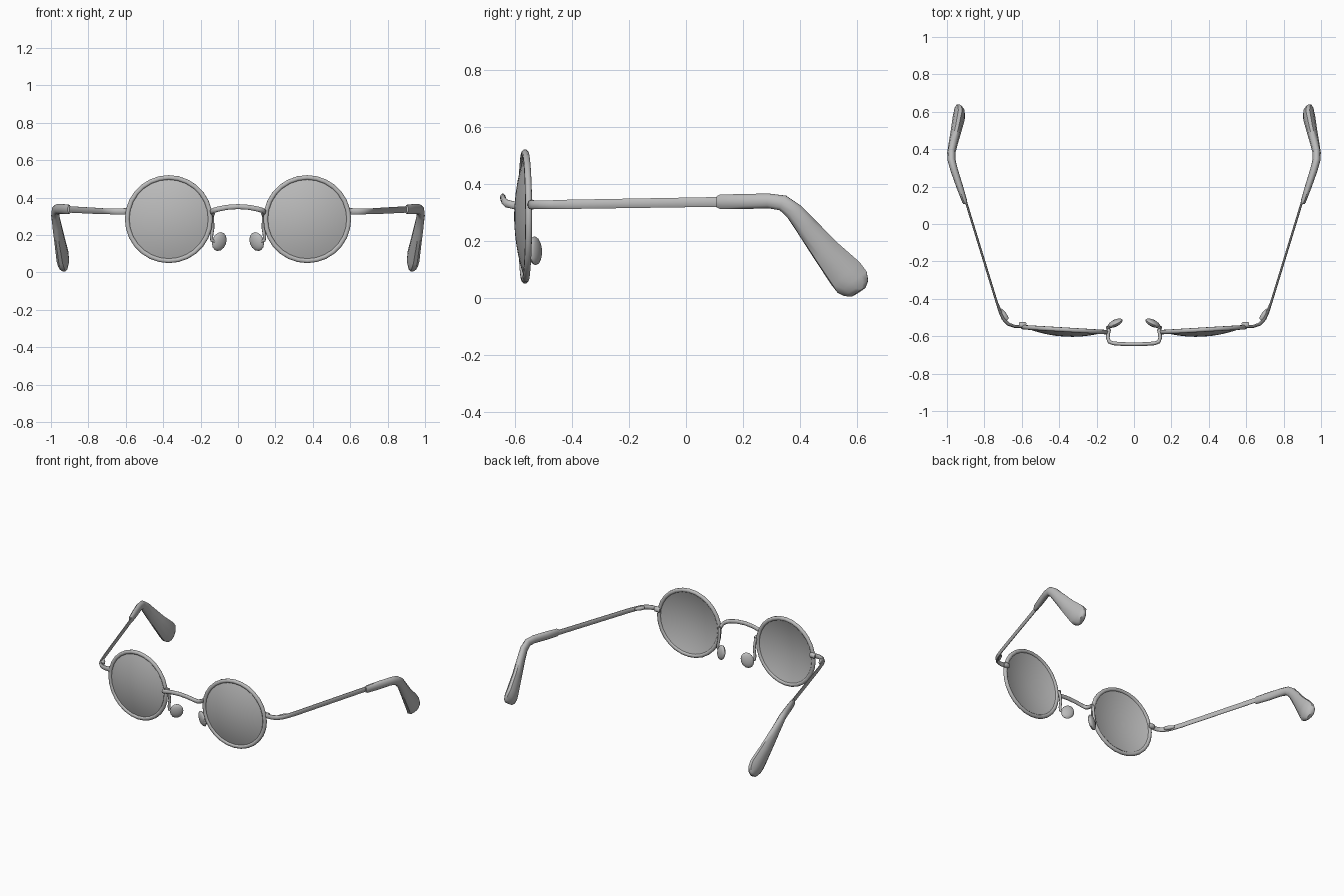
import bpy, bmesh, math
from mathutils import Vector, Matrix

if "Cube" in bpy.data.objects:
    bpy.data.objects.remove(bpy.data.objects["Cube"])

grey = bpy.data.materials.new("grey metal")
grey.diffuse_color = (0.5, 0.5, 0.5, 1)
grey.use_nodes = True
grey.node_tree.nodes["Principled BSDF"].inputs["Base Color"].default_value = grey.diffuse_color


def finish(bm, name, mirror=True, angle=50):
    bmesh.ops.recalc_face_normals(bm, faces=bm.faces)
    mesh = bpy.data.meshes.new(name)
    bm.to_mesh(mesh)
    bm.free()
    mesh.materials.append(grey)
    ob = bpy.data.objects.new(name, mesh)
    bpy.context.collection.objects.link(ob)
    bpy.context.view_layer.objects.active = ob
    ob.select_set(True)
    bpy.ops.object.shade_smooth_by_angle(angle=math.radians(angle))
    ob.select_set(False)
    if mirror:
        m = ob.modifiers.new("mirror", 'MIRROR')
        m.use_mirror_merge = False
    return ob


def sweep(name, rows, up=(0, 0, 1), sides=10, mirror=True):
    """Elliptical tube; rows are (x, y, z, half width, half height)."""
    bm = bmesh.new()
    pts = [Vector(r[:3]) for r in rows]
    rings = []
    for i, r in enumerate(rows):
        t = (pts[min(i + 1, len(pts) - 1)] - pts[max(i - 1, 0)]).normalized()
        side = t.cross(Vector(up)).normalized()
        top = side.cross(t)
        ring = []
        for k in range(sides):
            a = math.tau * k / sides
            ring.append(bm.verts.new(pts[i] + side * r[3] * math.cos(a) + top * r[4] * math.sin(a)))
        rings.append(ring)
    for a, b in zip(rings, rings[1:]):
        for k in range(sides):
            j = (k + 1) % sides
            bm.faces.new((a[k], a[j], b[j], b[k]))
    bm.faces.new(rings[0])
    bm.faces.new(rings[-1])
    return finish(bm, name, mirror)


def lathe(name, profile, closed, steps=28):
    """Revolve (radius, depth) points about the axis of the slightly turned lens."""
    place = (Matrix.Translation((0.37, -0.565, 0.285)) @ Matrix.Rotation(math.radians(3.4), 4, 'Z')
             @ Matrix.Rotation(math.pi / 2, 4, 'X'))
    bm = bmesh.new()
    vs = [bm.verts.new((r, 0, d)) for r, d in profile]
    es = [bm.edges.new(p) for p in zip(vs, vs[1:])]
    if closed:
        es.append(bm.edges.new((vs[-1], vs[0])))
    bmesh.ops.spin(bm, geom=vs + es, axis=(0, 0, 1), cent=(0, 0, 0), steps=steps, angle=math.tau)
    bmesh.ops.remove_doubles(bm, verts=bm.verts, dist=0.0005)
    bmesh.ops.transform(bm, matrix=place, verts=bm.verts)
    return finish(bm, name)


def ellipsoid(name, center, axes):
    bm = bmesh.new()
    bmesh.ops.create_uvsphere(bm, u_segments=14, v_segments=8, radius=1)
    m = Matrix([Vector(a) for a in axes]).transposed().to_4x4()
    bmesh.ops.transform(bm, matrix=Matrix.Translation(center) @ m, verts=bm.verts)
    return finish(bm, name)


# Round rims
lathe("rim", [(0.211, -0.006), (0.211, 0.006), (0.218, 0.012), (0.229, 0.011), (0.235, 0.005),
              (0.235, -0.005), (0.229, -0.011), (0.218, -0.012)], True)

# Thin domed lenses: front surface, then back surface
radii = [0, 0.045, 0.09, 0.13, 0.165, 0.195, 0.214]
dome = [(r, 0.037 - 0.035 * (r / 0.214) ** 2) for r in radii]
lathe("lens", dome + [(r, d - 0.005) for r, d in reversed(dome)], False)

# Bridge: hooks forward from both rims and arches across the nose
half = [(0.133, -0.565, 0.312), (0.138, -0.585, 0.320), (0.140, -0.610, 0.326), (0.132, -0.630, 0.331),
        (0.110, -0.638, 0.338), (0.060, -0.642, 0.348)]
path = half + [(0, -0.643, 0.352)] + [(-x, y, z) for x, y, z in reversed(half)]
sweep("bridge", [p + (0.010, 0.014) for p in path], mirror=False)

# Nose pads on wire arms
arm = [(0.140, -0.568, 0.315), (0.137, -0.560, 0.290), (0.135, -0.555, 0.240), (0.142, -0.553, 0.195),
       (0.140, -0.552, 0.172), (0.125, -0.547, 0.166), (0.105, -0.537, 0.166)]
sweep("pad_arm", [p + (0.009, 0.009) for p in arm], up=(0, 1, 0), sides=8)
long_axis = Vector((-0.35, 0.05, 0.94)).normalized()
wide_axis = Vector((0.82, -0.45, 0.30))
wide_axis = (wide_axis - long_axis * wide_axis.dot(long_axis)).normalized()
ellipsoid("nose_pad", (0.100, -0.530, 0.165),
          (long_axis * 0.052, wide_axis * 0.042, long_axis.cross(wide_axis) * 0.018))

# Hinges: a block on the rim and a knuckle at the temple bend
sweep("hinge_block", [(0.578, -0.543, 0.327, 0.014, 0.015), (0.584, -0.541, 0.327, 0.017, 0.018),
                      (0.608, -0.540, 0.327, 0.017, 0.018), (0.614, -0.541, 0.327, 0.014, 0.015)], sides=8)
sweep("hinge_knuckle", [(0.676, -0.512, 0.328, 0.008, 0.009), (0.684, -0.505, 0.328, 0.014, 0.014),
                        (0.698, -0.480, 0.328, 0.014, 0.014), (0.712, -0.455, 0.328, 0.006, 0.009)], sides=8)

# Thin flat temple arms
sweep("temple_arm", [(0.590, -0.548, 0.326, 0.007, 0.016), (0.640, -0.547, 0.326, 0.008, 0.016),
                     (0.672, -0.535, 0.326, 0.009, 0.016), (0.698, -0.507, 0.327, 0.010, 0.016),
                     (0.715, -0.470, 0.327, 0.009, 0.016), (0.735, -0.415, 0.328, 0.006, 0.017),
                     (0.905, 0.140, 0.337, 0.006, 0.018)])

# Curved ear tips, flaring toward the rounded ends
sweep("ear_tip", [(0.902, 0.108, 0.337, 0.010, 0.020), (0.905, 0.120, 0.337, 0.014, 0.026),
                  (0.932, 0.200, 0.338, 0.018, 0.028), (0.962, 0.290, 0.340, 0.020, 0.027),
                  (0.975, 0.340, 0.333, 0.021, 0.029), (0.977, 0.380, 0.302, 0.022, 0.033),
                  (0.968, 0.425, 0.247, 0.024, 0.040), (0.953, 0.490, 0.165, 0.028, 0.051),
                  (0.938, 0.560, 0.085, 0.033, 0.066), (0.935, 0.583, 0.055, 0.032, 0.066),
                  (0.936, 0.598, 0.033, 0.025, 0.052), (0.938, 0.606, 0.020, 0.014, 0.030)])
